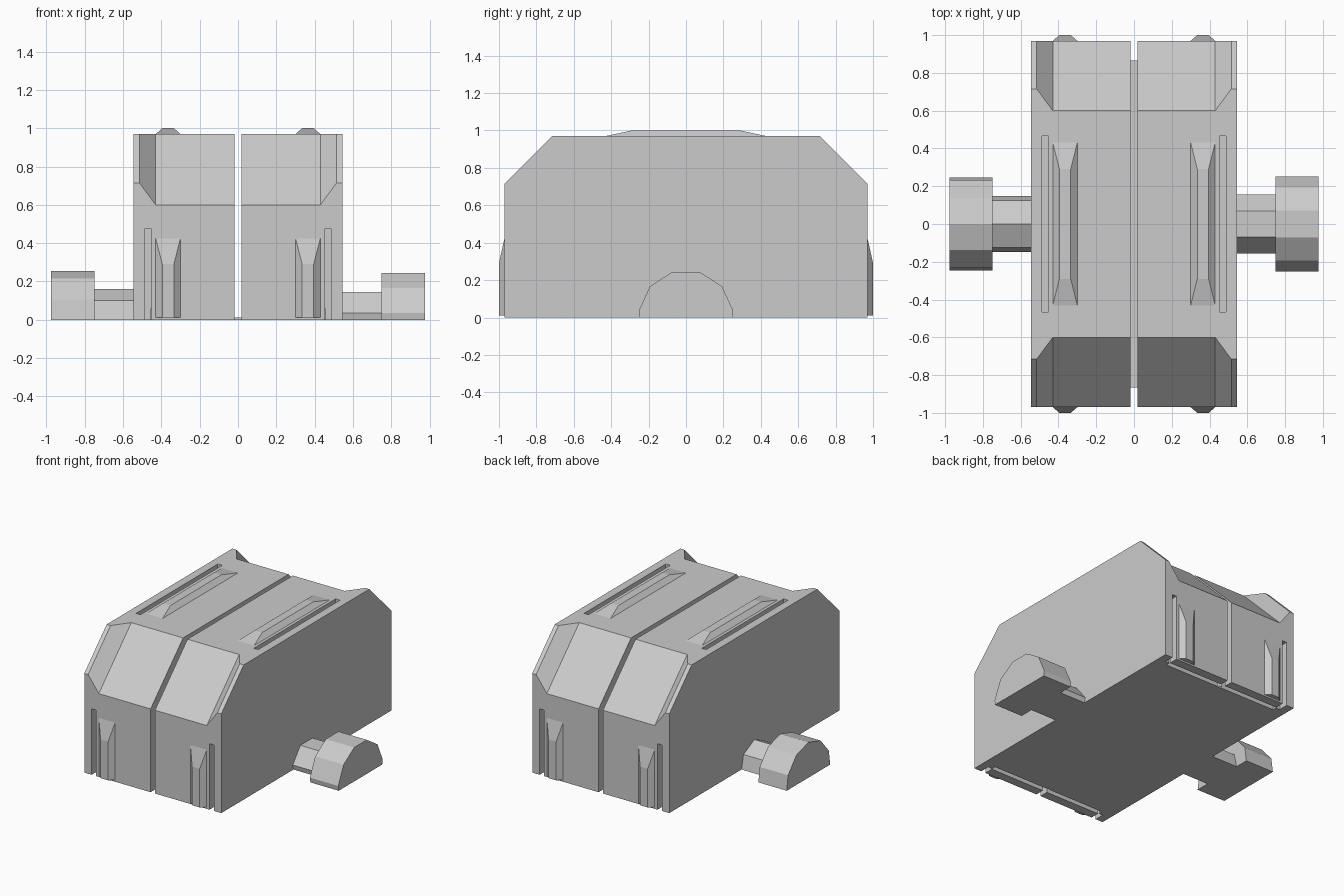
import bpy, bmesh, math
from mathutils import Vector

if "Cube" in bpy.data.objects:
    bpy.data.objects.remove(bpy.data.objects["Cube"])

grey = bpy.data.materials.new("plain grey")
grey.diffuse_color = (0.6, 0.6, 0.6, 1)
grey.use_nodes = True
grey.node_tree.nodes["Principled BSDF"].inputs["Base Color"].default_value = grey.diffuse_color


def finish(bm, name, helper=False):
    bmesh.ops.recalc_face_normals(bm, faces=bm.faces)
    mesh = bpy.data.meshes.new(name)
    bm.to_mesh(mesh)
    bm.free()
    mesh.materials.append(grey)
    ob = bpy.data.objects.new(name, mesh)
    bpy.context.collection.objects.link(ob)
    if helper:
        ob.hide_render = True
        ob.hide_viewport = True
    return ob


def loft(name, rings, helper=False):
    """Solid between two matching closed outlines."""
    bm = bmesh.new()
    a, b = [[bm.verts.new(p) for p in r] for r in rings]
    n = len(a)
    for i in range(n):
        bm.faces.new((a[i], a[(i + 1) % n], b[(i + 1) % n], b[i]))
    bm.faces.new(a)
    bm.faces.new(b)
    return finish(bm, name, helper)


def box(name, x, y, z, helper=False):
    ring = lambda h: [(x[0], y[0], h), (x[1], y[0], h), (x[1], y[1], h), (x[0], y[1], h)]
    return loft(name, [ring(z[0]), ring(z[1])], helper)


def cut(target, cutter):
    mod = target.modifiers.new(cutter.name, 'BOOLEAN')
    mod.operation = 'DIFFERENCE'
    mod.solver = 'EXACT'
    mod.object = cutter


# Body halves with chamfered ends, separated by a narrow slot
W, L, H = 0.546, 0.97, 0.97
profile = [(-L, 0), (L, 0), (L, 0.715), (0.715, H), (-0.715, H), (-L, 0.715)]
halves = {}
for s, side in ((-1, "left"), (1, "right")):
    halves[s] = loft(side + "_body", [[(s * x, y, z) for y, z in profile] for x in (0.0175, W)])

# Base plate closing the slot underneath
box("base_plate", (-0.0185, 0.0185), (-0.865, 0.865), (0, 0.012))


def sloped_cutter(name, e):
    """Trapezoid channel running down the end chamfer, sides flaring outward."""
    n = Vector((0, e, 1)).normalized()
    t = Vector((0, e, -1)).normalized()
    mid = Vector((0, e * 0.785, 0.785))       # centre of the recessed floor
    depth = 0.115 / math.sqrt(2)
    sect = [(-0.43, 0), (0.43, 0), (0.515, depth), (0.515, 0.3), (-0.515, 0.3), (-0.515, depth)]
    rings = [[mid + Vector((x, 0, 0)) + n * d + t * k for x, d in sect] for k in (-0.7, 0.7)]
    return loft(name, rings, True)


for e, end in ((-1, "front"), (1, "back")):
    channel = sloped_cutter(end + "_channel_cutter", e)
    gap = box(end + "_gap_cutter", (-0.455, 0.455),
              sorted((e * 0.87, e * 0.905)), (-0.1, 0.06), True)
    for s in (-1, 1):
        cut(halves[s], channel)
        cut(halves[s], gap)

for s, side in ((-1, "left"), (1, "right")):
    xs = sorted((s * 0.452, s * 0.487))
    # Long thin grooves on the roof and both ends
    cut(halves[s], box(side + "_roof_groove_cutter", xs, (-0.465, 0.465), (0.9, 1.1), True))
    for e, end in ((-1, "front"), (1, "back")):
        cut(halves[s], box(f"{side}_{end}_groove_cutter", xs,
                           sorted((e * 0.9, e * 1.1)), (-0.1, 0.475), True))

    # Raised ribs with sloped flanks and ends
    def rib_ring(half, end, low=None):
        c = s * 0.365
        return [(c - half, -end if low is None else low), (c + half, -end if low is None else low),
                (c + half, end), (c - half, end)]
    loft(side + "_roof_rib", [[(x, y, H - 0.001) for x, y in rib_ring(0.066, 0.435)],
                              [(x, y, 1.0) for x, y in rib_ring(0.03, 0.29)]])
    for e, end in ((-1, "front"), (1, "back")):
        loft(f"{side}_{end}_rib", [[(x, e * (L - 0.001), z) for x, z in rib_ring(0.066, 0.43, 0.012)],
                                   [(x, e * 1.0, z) for x, z in rib_ring(0.03, 0.29, 0.012)]])


def half_drum(name, sides, r, x0, x1, turn):
    """Polygonal drum lying along x, sliced flat at ground level."""
    bm = bmesh.new()
    rings = []
    for x in (x0, x1):
        rings.append([bm.verts.new((x, r * math.cos(a), r * math.sin(a))) for a in
                      (math.pi / 2 + turn + i * 2 * math.pi / sides for i in range(sides))])
    for i in range(sides):
        j = (i + 1) % sides
        bm.faces.new((rings[0][i], rings[0][j], rings[1][j], rings[1][i]))
    bm.faces.new(rings[0])
    bm.faces.new(rings[1])
    geom = bm.verts[:] + bm.edges[:] + bm.faces[:]
    bmesh.ops.bisect_plane(bm, geom=geom, plane_co=(0, 0, 0), plane_no=(0, 0, -1), clear_outer=True)
    bmesh.ops.holes_fill(bm, edges=[e for e in bm.edges if e.is_boundary])
    finish(bm, name)


# Axle stubs and end drums on both sides
for s, side in ((-1, "left"), (1, "right")):
    half_drum(side + "_axle", 7, 0.16, s * (W - 0.002), s * 0.752, math.pi / 7 if s > 0 else 0)
    half_drum(side + "_drum", 11, 0.255, s * 0.75, s * 0.976, math.pi / 11 if s > 0 else 0)
